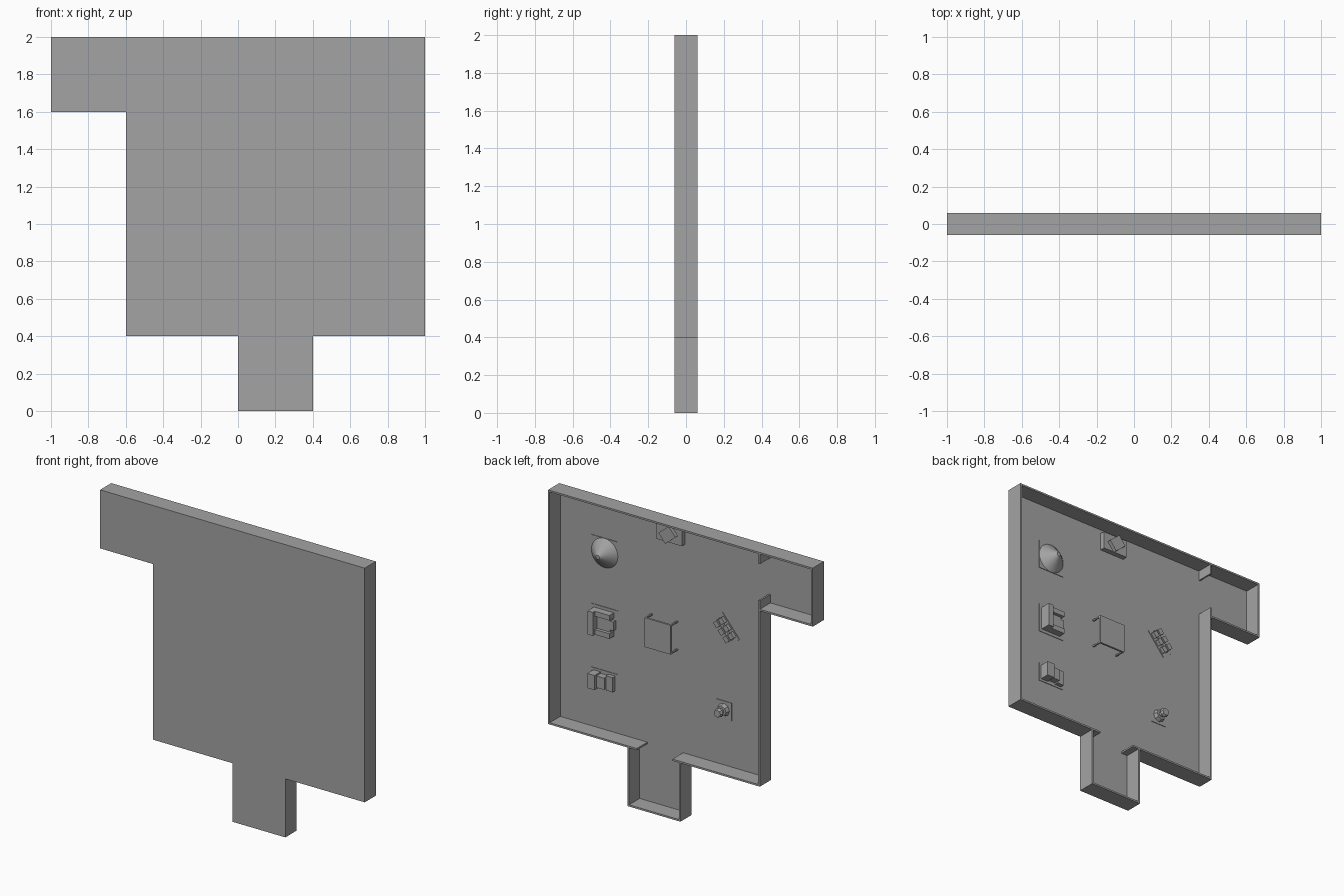
import bpy
import bmesh
import math
from mathutils import Matrix, Vector

if "Cube" in bpy.data.objects:
    bpy.data.objects.remove(bpy.data.objects["Cube"])

FRONT, BACK = -0.06, 0.06     # outer floor face and wall rim
T = 0.012                     # wall thickness
FLOOR = FRONT + 0.006         # inner floor face

stone = bpy.data.materials.new("stone_grey")
stone.use_nodes = True
grey = (0.37, 0.37, 0.37, 1)
stone.diffuse_color = grey
stone.node_tree.nodes["Principled BSDF"].inputs["Base Color"].default_value = grey


def finish(name, bm):
    bmesh.ops.recalc_face_normals(bm, faces=bm.faces)
    mesh = bpy.data.meshes.new(name)
    bm.to_mesh(mesh)
    bm.free()
    mesh.materials.append(stone)
    obj = bpy.data.objects.new(name, mesh)
    bpy.context.collection.objects.link(obj)
    return obj


def add_box(bm, x0, x1, z0, z1, y0, y1, turn=0):
    centre = Vector(((x0 + x1) / 2, (y0 + y1) / 2, (z0 + z1) / 2))
    mat = (Matrix.Translation(centre) @ Matrix.Rotation(turn, 4, "Y")
           @ Matrix.Diagonal((x1 - x0, y1 - y0, z1 - z0, 1)))
    bmesh.ops.create_cube(bm, size=1, matrix=mat)


def add_cone(bm, x, z, r0, r1, y0, y1, sides):
    # A cone or cylinder that rises from the floor along +y
    mat = Matrix.Translation((x, (y0 + y1) / 2, z)) @ Matrix.Rotation(-math.pi / 2, 4, "X")
    bmesh.ops.create_cone(bm, cap_ends=True, segments=sides, radius1=r0,
                          radius2=r1, depth=y1 - y0, matrix=mat)


def furniture(name, x, z, boxes, turn=0):
    # Boxes are local x0, x1, z0, z1 and the heights above the floor
    bm = bmesh.new()
    for x0, x1, z0, z1, h0, h1 in boxes:
        add_box(bm, x0, x1, z0, z1, FLOOR + h0, FLOOR + h1)
    bmesh.ops.transform(bm, verts=bm.verts, matrix=Matrix.Translation((x, 0, z))
                        @ Matrix.Rotation(turn, 4, "Y"))
    return finish(name, bm)


# Floor slab: main room with two side rooms
bm = bmesh.new()
outline = [(-1, 2), (-1, 1.6), (-0.6, 1.6), (-0.6, 0.4), (0, 0.4), (0, 0),
           (0.4, 0), (0.4, 0.4), (1, 0.4), (1, 2)]
slab = bm.faces.new([bm.verts.new((x, FRONT, z)) for x, z in outline])
ext = bmesh.ops.extrude_face_region(bm, geom=[slab])
bmesh.ops.translate(bm, vec=(0, FLOOR - FRONT, 0),
                    verts=[v for v in ext["geom"] if isinstance(v, bmesh.types.BMVert)])
finish("floor", bm)

# Walls, with a doorway into each side room
walls = {
    "top_wall": (-1, 1, 2 - T, 2),
    "left_wall": (1 - T, 1, 0.4, 2),
    "right_wall": (-0.6, -0.6 + T, 0.4, 1.67),
    "right_door_post": (-0.6, -0.6 + T, 1.92, 2),
    "bottom_wall_right": (-0.6, 0.06, 0.4, 0.4 + T),
    "bottom_wall_left": (0.33, 1, 0.4, 0.4 + T),
    "side_room_end": (-1, -1 + T, 1.6, 2),
    "side_room_bottom": (-1, -0.6, 1.6, 1.6 + T),
    "lower_room_right": (0, T, 0, 0.4),
    "lower_room_left": (0.4 - T, 0.4, 0, 0.4),
    "lower_room_end": (0, 0.4, 0, T),
}
for name, spans in walls.items():
    bm = bmesh.new()
    add_box(bm, *spans, FRONT, BACK)
    finish(name, bm)

# Table with four thin legs
legs = [(sx * 0.095 - 0.005, sx * 0.095 + 0.005, sz * 0.095 - 0.005,
         sz * 0.095 + 0.005, 0, 0.07) for sx in (-1, 1) for sz in (-1, 1)]
furniture("table", 0.2, 1.2, legs + [(-0.1, 0.1, -0.1, 0.1, 0.062, 0.076)])

# Armchair on a square mat: back on the left, arms on both sides
furniture("armchair", 0.65, 1.15, [
    (-0.1, 0.1, -0.1, 0.1, 0, 0.004),
    (-0.06, 0.08, -0.08, 0.08, 0, 0.03),
    (0.04, 0.08, -0.08, 0.08, 0.03, 0.075),
    (-0.07, 0.04, -0.08, -0.045, 0, 0.052),
    (-0.07, 0.04, 0.045, 0.08, 0, 0.052),
    (-0.085, -0.055, -0.03, 0.03, 0, 0.03)])

# Stepped chest on a narrow mat
furniture("stepped_chest", 0.65, 0.75, [
    (-0.1, 0.1, -0.065, 0.065, 0, 0.004),
    (0.03, 0.085, -0.05, 0.05, 0, 0.07),
    (-0.03, 0.03, -0.04, 0.04, 0, 0.05),
    (-0.08, -0.03, -0.05, 0.05, 0, 0.032)])

# Slanted rack with two rows of blocks
rows = [(i * 0.055 - 0.02, i * 0.055 + 0.02, j * 0.024 - 0.017, j * 0.024 + 0.017, 0, 0.028)
        for i in (-1, 0, 1) for j in (-1, 1)]
furniture("block_rack", -0.265, 1.345, rows + [
    (-0.1, 0.1, -0.05, 0.05, 0, 0.004),
    (-0.08, 0.08, -0.012, 0.012, 0, 0.018)], math.radians(-50))

# Crate with a turned box on top
furniture("crate", 0.14, 1.9, [(-0.095, 0.095, -0.06, 0.06, 0, 0.035)])
bm = bmesh.new()
add_box(bm, 0.09, 0.19, 1.86, 1.94, FLOOR + 0.035, FLOOR + 0.06, math.radians(40))
finish("turned_box", bm)

# Cone on a square mat
furniture("cone_mat", 0.65, 1.62, [(-0.1, 0.1, -0.1, 0.1, 0, 0.004)])
bm = bmesh.new()
add_cone(bm, 0.65, 1.62, 0.1, 0.014, FLOOR + 0.004, FLOOR + 0.08, 32)
cone = finish("cone", bm)
bpy.context.view_layer.objects.active = cone
cone.select_set(True)
bpy.ops.object.shade_smooth_by_angle(angle=math.radians(30))

# Small stand on a mat
furniture("stand_mat", -0.25, 0.79, [(-0.06, 0.06, -0.06, 0.06, 0, 0.004)])
bm = bmesh.new()
add_cone(bm, -0.25, 0.79, 0.045, 0.035, FLOOR, FLOOR + 0.03, 8)
add_cone(bm, -0.25, 0.79, 0.02, 0.02, FLOOR + 0.03, FLOOR + 0.055, 8)
add_cone(bm, -0.25, 0.79, 0.032, 0.025, FLOOR + 0.055, FLOOR + 0.075, 8)
finish("stand", bm)
